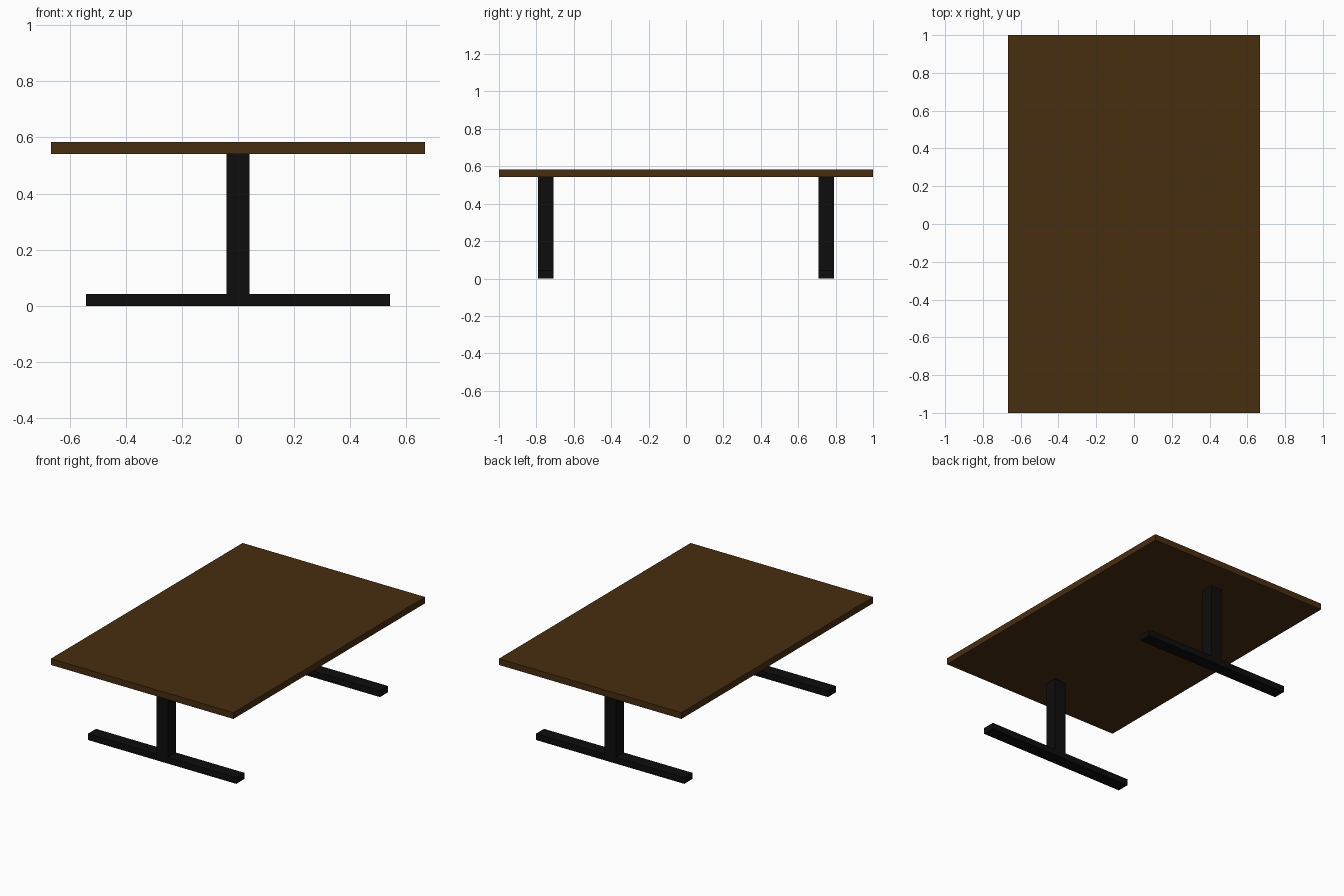
import bpy
import bmesh
from mathutils import Matrix, Vector

if "Cube" in bpy.data.objects:
    bpy.data.objects.remove(bpy.data.objects["Cube"])


def material(name, rgb):
    m = bpy.data.materials.new(name)
    m.diffuse_color = (*rgb, 1.0)
    m.use_nodes = True
    m.node_tree.nodes["Principled BSDF"].inputs["Base Color"].default_value = m.diffuse_color
    return m


wood = material("dark_brown_wood", (0.064, 0.026, 0.005))
black = material("black_metal", (0.004, 0.004, 0.004))


def box(name, center, size, mat):
    bm = bmesh.new()
    bmesh.ops.create_cube(bm, size=1.0, matrix=Matrix.Diagonal(Vector((*size, 1.0))))
    mesh = bpy.data.meshes.new(name)
    bm.to_mesh(mesh)
    bm.free()
    mesh.materials.append(mat)
    ob = bpy.data.objects.new(name, mesh)
    ob.location = center
    bpy.context.collection.objects.link(ob)
    return ob


U = 1 / 24        # thickness of the board and feet
TOP = 14 * U      # overall height

# Table top
box("table_top", (0, 0, TOP - U / 2), (32 * U, 2.0, U), wood)

# Pair of T-shaped legs: long foot plus central post
for label, y in (("front", -0.75), ("back", 0.75)):
    box(f"{label}_foot", (0, y, U / 2), (26 * U, 2 * U, U), black)
    box(f"{label}_post", (0, y, 7 * U), (2 * U, 2 * U, 12 * U), black)
